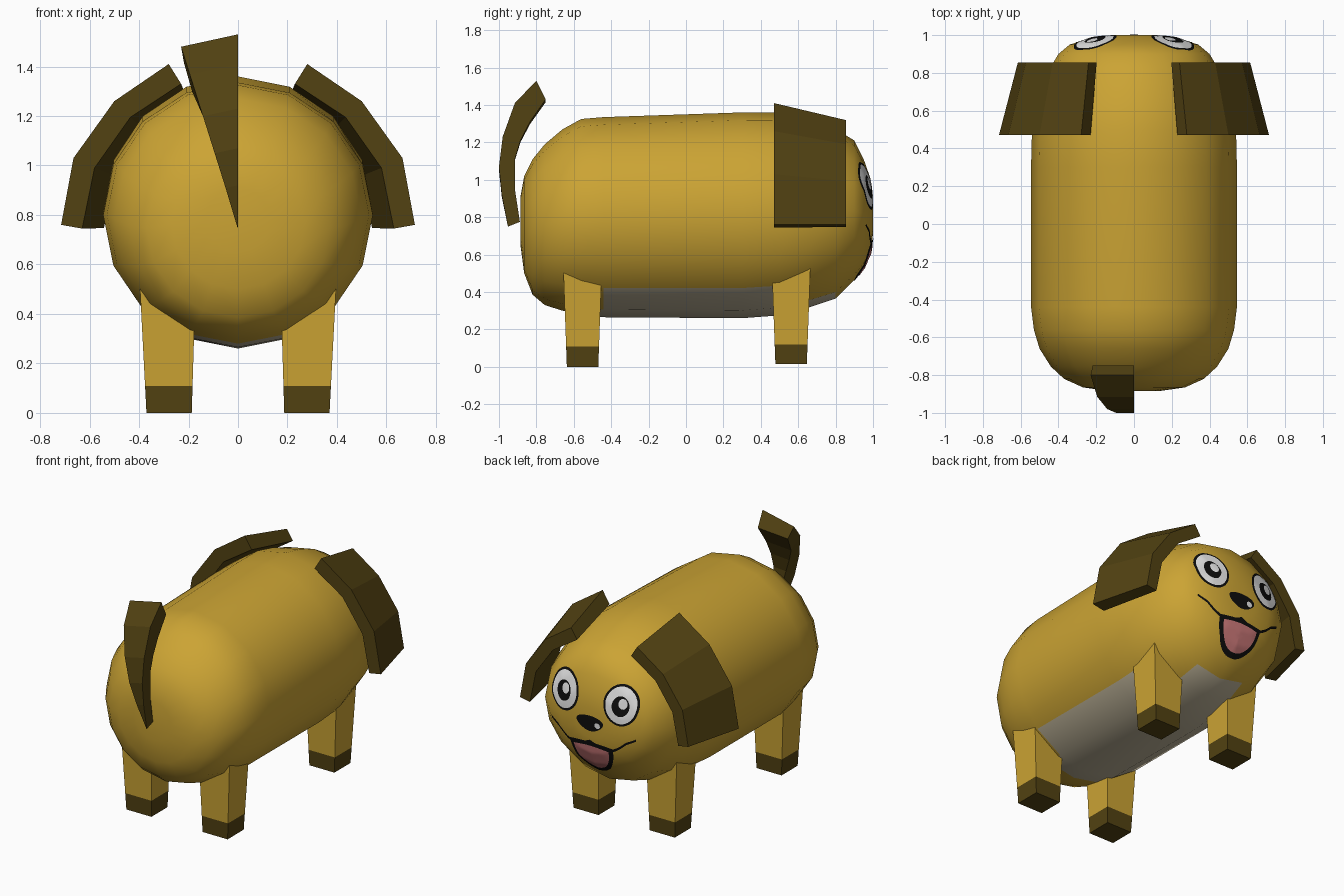
import bpy, bmesh, math
from mathutils import Vector
from mathutils.bvhtree import BVHTree

if "Cube" in bpy.data.objects:
    bpy.data.objects.remove(bpy.data.objects["Cube"])


def material(name, rgb):
    m = bpy.data.materials.new(name)
    m.diffuse_color = (*rgb, 1)
    m.use_nodes = True
    m.node_tree.nodes["Principled BSDF"].inputs["Base Color"].default_value = m.diffuse_color
    return m


GOLD = material("golden fur", (0.60, 0.37, 0.034))
BROWN = material("dark brown fur", (0.084, 0.054, 0.006))
CREAM = material("pale belly", (0.50, 0.44, 0.31))
WHITE = material("eye white", (0.80, 0.80, 0.80))
BLACK = material("black", (0.004, 0.004, 0.004))
PINK = material("tongue pink", (0.60, 0.19, 0.19))


def finish(name, bm, mats, smooth=False, rule=None, sheet=False):
    bmesh.ops.recalc_face_normals(bm, faces=bm.faces)
    bm.normal_update()
    for f in bm.faces:
        f.smooth = smooth
        if rule:
            f.material_index = rule(f.calc_center_median())
        if sheet and f.normal.y < 0:
            f.normal_flip()
    me = bpy.data.meshes.new(name)
    bm.to_mesh(me)
    bm.free()
    for m in mats:
        me.materials.append(m)
    ob = bpy.data.objects.new(name, me)
    bpy.context.collection.objects.link(ob)
    return ob


def loft(rings, caps=True):
    """Skin closed rings of points."""
    bm = bmesh.new()
    vs = [[bm.verts.new(p) for p in r] for r in rings]
    n = len(vs[0])
    for a, b in zip(vs, vs[1:]):
        for i in range(n):
            j = (i + 1) % n
            bm.faces.new((a[i], a[j], b[j], b[i]))
    if caps:
        bm.faces.new(vs[0])
        bm.faces.new(vs[-1])
    return bm


# Body: 16-sided rounded barrel along y (y, half width, bottom, top)
SECTIONS = [(-.885, .13, .65, .91), (-.865, .27, .50, 1.02), (-.82, .37, .385, 1.11),
            (-.755, .44, .33, 1.19), (-.66, .50, .30, 1.27), (-.56, .53, .28, 1.325),
            (-.44, .545, .265, 1.335), (.30, .545, .26, 1.36), (.50, .54, .275, 1.36),
            (.65, .51, .315, 1.325), (.80, .46, .365, 1.27), (.90, .40, .465, 1.21),
            (.95, .34, .53, 1.11), (.985, .23, .61, 1.01), (1.0, .11, .71, .91)]
rings = []
for y, rx, lo, hi in SECTIONS:
    rings.append([(rx * math.sin(k * math.pi / 8), y,
                   (lo + hi) / 2 - (hi - lo) / 2 * math.cos(k * math.pi / 8)) for k in range(16)])


def belly_rule(c):
    if abs(c.x) < .2 and c.z < .45 and -.56 < c.y < .8:
        return 1
    return 1 if abs(c.x) < .37 and c.z < .5 and -.44 < c.y < .65 else 0


body_bm = loft(rings)
bmesh.ops.recalc_face_normals(body_bm, faces=body_bm.faces)
tree = BVHTree.FromBMesh(body_bm)
finish("body", body_bm, [GOLD, CREAM], True, belly_rule)

# Legs with brown paws: tapered boxes running up into the body
for end, yc, z0, z1 in (("back", -.553, 0, .108), ("front", .562, .015, .118)):
    for side, sx in (("right", 1), ("left", -1)):
        rs = []
        for z in (z0, z1, .6):
            t = (z - z0) / (.5 - z0)
            xi, xo, h = .187 - .015 * t, .37 + .026 * t, .084 + .018 * t
            rs.append([(sx * xi, yc - h, z), (sx * xo, yc - h, z),
                       (sx * xo, yc + h, z), (sx * xi, yc + h, z)])
        finish(f"{end}_leg_{side}", loft(rs), [GOLD, BROWN],
               rule=lambda c, z1=z1: 1 if c.z < z1 - .005 else 0)

# Ears: thick curved flaps, smaller towards the face
OUT = [(.28, 1.41), (.50, 1.26), (.665, 1.03), (.715, .76)]
INN = [(.23, 1.33), (.435, 1.195), (.58, .99), (.63, .745)]
for side, sx in (("right", 1), ("left", -1)):
    rs = []
    for (ox, oz), (ix, iz) in zip(OUT, INN):
        ring = []
        for x, z, y, s in ((ox, oz, .47, 1), (ox, oz, .855, .86), (ix, iz, .855, .86), (ix, iz, .47, 1)):
            ring.append((sx * x * s, y, .76 + (z - .76) * s))
        rs.append(ring)
    finish(f"ear_{side}", loft(rs), [BROWN])

# Tail: curved wedge, pointed at the root and wide at the tip
REAR = [(-.952, .75), (-.985, .92), (-1.0, 1.07), (-.98, 1.23), (-.915, 1.41), (-.80, 1.53)]
FORE = [(-.888, .775), (-.915, .95), (-.915, 1.11), (-.885, 1.21), (-.834, 1.31), (-.75, 1.43)]
rs = []
for i, ((ry, rz), (fy, fz)) in enumerate(zip(REAR, FORE)):
    t = max(.01, (rz - .75) / .78)
    w, d = -.23 * t, .05 * t
    rs.append([(0, ry, rz), (w, ry, rz - d), (w * .95, fy, fz - d * .3), (0, fy, fz)])
finish("tail", loft(rs), [BROWN])


# Painted face: thin sheets projected on the front of the body
def on_face(x, z, lift):
    hit = tree.ray_cast(Vector((x, 2, z)), Vector((0, -1, 0)))[0]
    return hit + (hit - Vector((0, .55, .8))).normalized() * lift


def patch(name, outline, mat, lift, steps=7):
    cx = sum(p[0] for p in outline) / len(outline)
    cz = sum(p[1] for p in outline) / len(outline)
    bm = loft([[on_face(cx + (x - cx) * k / steps, cz + (z - cz) * k / steps, lift)
                for x, z in outline] for k in range(1, steps + 1)], caps=False)
    bm.verts.ensure_lookup_table()
    bm.faces.new(bm.verts[:len(outline)])
    finish(name, bm, [mat], True, sheet=True)


def oval(cx, cz, rx, rz, n=32):
    return [(cx + rx * math.cos(2 * math.pi * i / n), cz + rz * math.sin(2 * math.pi * i / n))
            for i in range(n)]


def bowl(w, top, bottom, n=24):
    """Open mouth shape: flat top, round bottom."""
    arc = [(w * math.cos(math.pi * i / n), top - (top - bottom) * math.sin(math.pi * i / n))
           for i in range(n + 1)]
    return arc + [(-w + 2 * w * i / 10, top + .012 * math.sin(math.pi * i / 10)) for i in range(1, 10)]


for side, sx in (("right", 1), ("left", -1)):
    ex, ez = sx * .203, .965
    patch(f"eye_outline_{side}", oval(ex, ez, .113, .127), BLACK, .004)
    patch(f"eye_white_{side}", oval(ex, ez, .099, .113), WHITE, .006)
    patch(f"pupil_{side}", oval(ex, ez - .005, .055, .062), BLACK, .008, 4)
    patch(f"eye_glint_{side}", oval(ex - .014, ez + .012, .028, .032), WHITE, .0095, 3)

# Nose: rounded triangle
nose = [(.108 * math.cos(a) * (.78 + .22 * math.sin(a)) * 1.1, .808 + .05 * math.sin(a))
        for a in (2 * math.pi * i / 32 for i in range(32))]
patch("nose", nose, BLACK, .005)
patch("nose_glint", oval(-.055, .805, .02, .018, 16), WHITE, .008, 3)

# Mouth and tongue
patch("mouth", bowl(.155, .672, .463), BLACK, .004)
patch("tongue", bowl(.125, .648, .492), PINK, .007)

# Lips: ribbon curling up to both cheeks
bm = bmesh.new()
prev = None
for i in range(61):
    x = -.305 + .61 * i / 60
    u = abs(x) / .305
    z = .69 - .035 * math.sin(math.pi * min(1, u / .8)) + .07 * max(0, u - .4) ** 1.5 / .6 ** 1.5
    w = .011 - .004 * u
    pair = [bm.verts.new(on_face(x, z - w, .0055)), bm.verts.new(on_face(x, z + w, .0055))]
    if prev:
        bm.faces.new((prev[0], pair[0], pair[1], prev[1]))
    prev = pair
finish("lips", bm, [BLACK], True, sheet=True)
